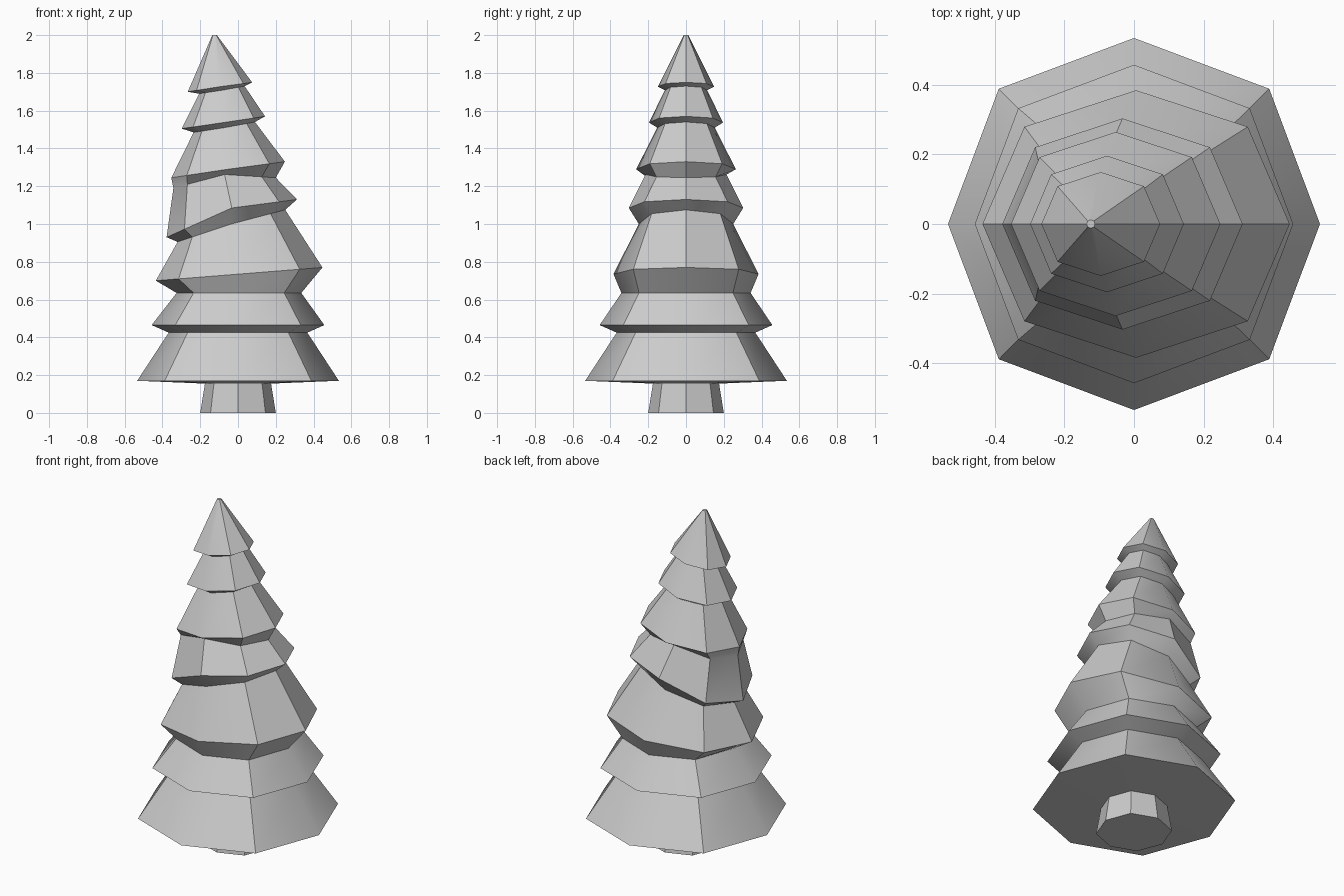
import bpy, bmesh, math

if "Cube" in bpy.data.objects:
    bpy.data.objects.remove(bpy.data.objects["Cube"])

DIAG = 0.727  # diagonal corners of the slightly squarish octagon


def ring_points(lx, rx, hy, lz, cz, rz):
    """Eight points of a tilted ring; heights at left, centre and right."""
    cx, hx = (lx + rx) / 2, (rx - lx) / 2
    units = [(1, 0), (DIAG, DIAG), (0, 1), (-DIAG, DIAG),
             (-1, 0), (-DIAG, -DIAG), (0, -1), (DIAG, -DIAG)]
    pts = []
    for u, v in units:
        end = rz if u > 0 else lz
        pts.append((cx + hx * u, hy * v, cz + (end - cz) * abs(u)))
    return pts


def loft(name, rings):
    bm = bmesh.new()
    loops = [[bm.verts.new(p) for p in ring_points(*r)] for r in rings]
    for a, b in zip(loops, loops[1:]):
        for i in range(8):
            j = (i + 1) % 8
            bm.faces.new((a[i], a[j], b[j], b[i]))
    bm.faces.new(loops[0][::-1])
    bm.faces.new(loops[-1])
    bmesh.ops.recalc_face_normals(bm, faces=bm.faces)
    mesh = bpy.data.meshes.new(name)
    bm.to_mesh(mesh)
    bm.free()
    obj = bpy.data.objects.new(name, mesh)
    bpy.context.collection.objects.link(obj)
    bpy.ops.object.select_all(action='DESELECT')
    obj.select_set(True)
    bpy.context.view_layer.objects.active = obj
    bpy.ops.object.shade_smooth_by_angle(angle=math.radians(37))
    return obj


def level(r, z):
    return (-r, r, r, z, z, z)


# Trunk
loft("trunk", [level(0.2, 0), level(0.175, 0.156)])

# Foliage tiers: left x, right x, half depth, left z, centre z, right z
loft("foliage", [
    level(0.175, 0.155),
    level(0.534, 0.17),
    level(0.367, 0.425),
    level(0.457, 0.465),
    (-0.325, 0.335, 0.342, 0.635, 0.635, 0.635),
    (-0.435, 0.447, 0.384, 0.70, 0.735, 0.77),
    (-0.32, 0.25, 0.25, 0.905, 1.0, 1.075),
    (-0.378, 0.312, 0.303, 0.93, 1.085, 1.13),
    (-0.342, 0.20, 0.215, 1.19, 1.262, 1.245),
    (-0.353, 0.248, 0.264, 1.245, 1.29, 1.33),
    (-0.235, 0.09, 0.152, 1.485, 1.51, 1.54),
    (-0.298, 0.143, 0.196, 1.505, 1.537, 1.57),
    (-0.205, 0.035, 0.112, 1.69, 1.708, 1.73),
    (-0.266, 0.075, 0.149, 1.70, 1.727, 1.75),
    (-0.136, -0.112, 0.012, 2.0, 2.0, 2.0),
])
